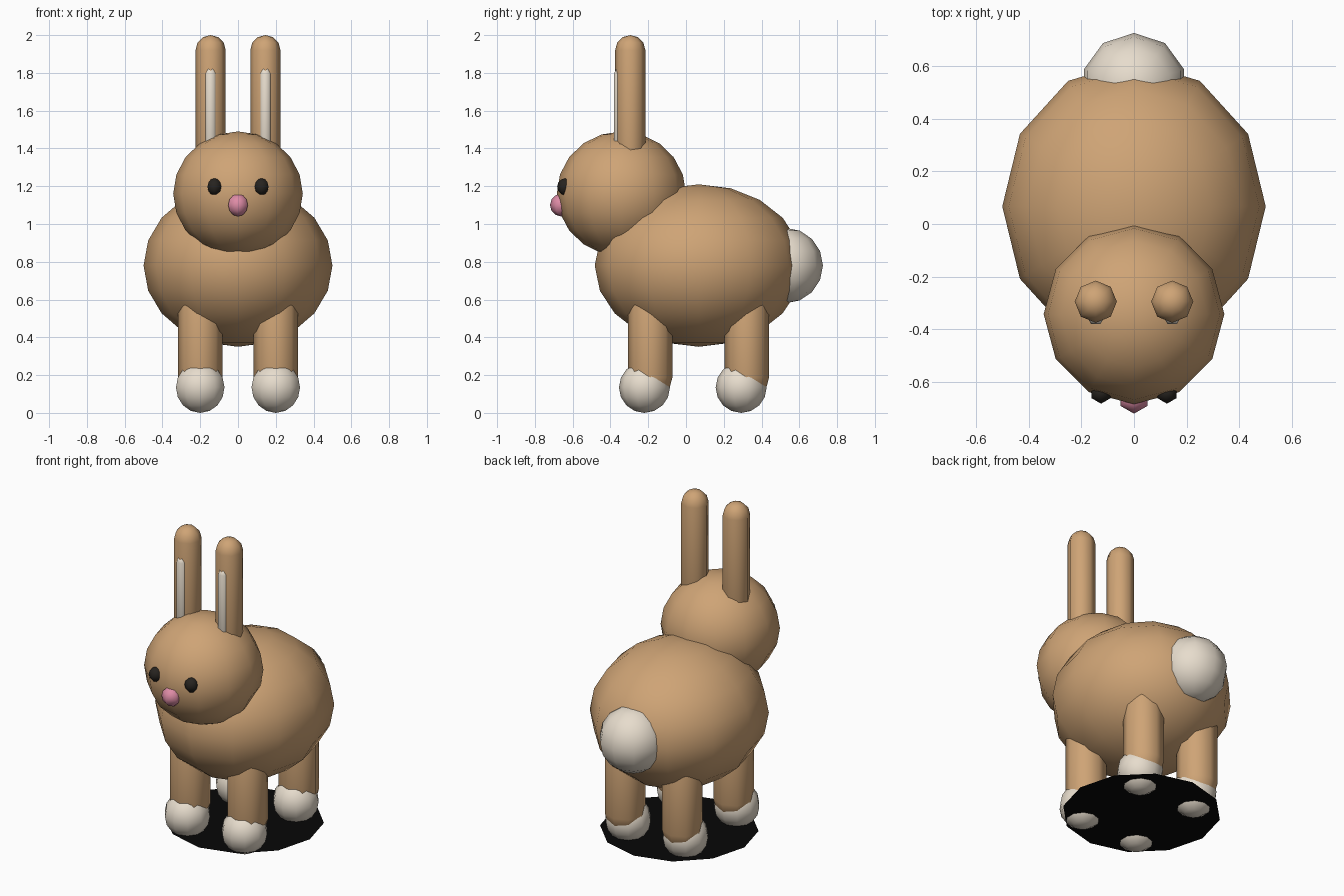
import bpy, bmesh, math
from mathutils import Matrix, Vector

if "Cube" in bpy.data.objects:
    bpy.data.objects.remove(bpy.data.objects["Cube"])


def material(name, rgb):
    m = bpy.data.materials.new(name)
    m.diffuse_color = (*rgb, 1)
    m.use_nodes = True
    m.node_tree.nodes["Principled BSDF"].inputs["Base Color"].default_value = m.diffuse_color
    return m


FUR = material("tan_fur", (0.62, 0.37, 0.18))
CREAM = material("cream_fur", (0.80, 0.72, 0.61))
PINK = material("pink", (0.73, 0.26, 0.38))
DARK = material("dark", (0.02, 0.017, 0.014))
BLACK = material("black", (0.002, 0.002, 0.002))


def finish(bm, name, mat, smooth=True):
    bmesh.ops.recalc_face_normals(bm, faces=bm.faces)
    for f in bm.faces:
        f.smooth = smooth
    me = bpy.data.meshes.new(name)
    bm.to_mesh(me)
    bm.free()
    me.materials.append(mat)
    ob = bpy.data.objects.new(name, me)
    bpy.context.collection.objects.link(ob)
    return ob


def ball(name, mat, centre, radii, segments, rings):
    bm = bmesh.new()
    bmesh.ops.create_uvsphere(bm, u_segments=segments, v_segments=rings, radius=1)
    # a vertex of every ring lies on the x axis
    bmesh.ops.transform(bm, verts=bm.verts,
                        matrix=Matrix.Translation(centre) @ Matrix.Diagonal((*radii, 1)))
    return finish(bm, name, mat)


def capsule(name, mat, x, y, z0, z1, r, sides, steps=3):
    """Round-ended rod from z0 to z1, made by spinning a half outline."""
    bm = bmesh.new()
    arc = [math.pi / 2 * i / steps for i in range(steps + 1)]
    outline = [(r * math.sin(a), z0 + r - r * math.cos(a)) for a in arc]
    outline += [(r * math.cos(a), z1 - r + r * math.sin(a)) for a in arc]
    verts = [bm.verts.new((px, 0, pz)) for px, pz in outline]
    edges = [bm.edges.new(pair) for pair in zip(verts, verts[1:])]
    bmesh.ops.spin(bm, geom=verts + edges, cent=(0, 0, 0), axis=(0, 0, 1),
                   angle=2 * math.pi, steps=sides)
    bmesh.ops.remove_doubles(bm, verts=bm.verts, dist=1e-4)
    bmesh.ops.translate(bm, verts=bm.verts, vec=Vector((x, y, 0)))
    return finish(bm, name, mat)


# Body, head, tail, nose
ball("body", FUR, (0, 0.067, 0.78), (0.5, 0.55, 0.43), 12, 10)
ball("head", FUR, (0, -0.342, 1.16), (0.343, 0.342, 0.33), 12, 10)
ball("tail", CREAM, (0, 0.525, 0.78), (0.2, 0.2, 0.2), 10, 8)
ball("nose", PINK, (0, -0.66, 1.10), (0.06, 0.06, 0.06), 6, 6)

for side, s in (("left", 1), ("right", -1)):
    # Eyes and ears
    ball(f"eye_{side}", DARK, (s * 0.125, -0.64, 1.197), (0.042, 0.042, 0.045), 6, 6)
    capsule(f"ear_{side}", FUR, s * 0.145, -0.295, 1.26, 2.0, 0.08, 8)
    capsule(f"inner_ear_{side}", CREAM, s * 0.145, -0.35, 1.36, 1.83, 0.035, 6, 2)
    # Legs and paws
    for end, y in (("front", -0.19), ("back", 0.322)):
        capsule(f"{end}_leg_{side}", FUR, s * 0.2, y, 0.07, 0.68, 0.118, 8)
        ball(f"{end}_paw_{side}", CREAM, (s * 0.2, y - 0.03, 0.135),
             (0.135, 0.135, 0.135), 10, 8)

# Flat dark disc under the paws
bm = bmesh.new()
bmesh.ops.create_circle(bm, cap_ends=True, segments=12, radius=0.455,
                        matrix=Matrix.Translation((0, 0.067, 0.04)))
finish(bm, "ground_shadow", BLACK, smooth=False)
